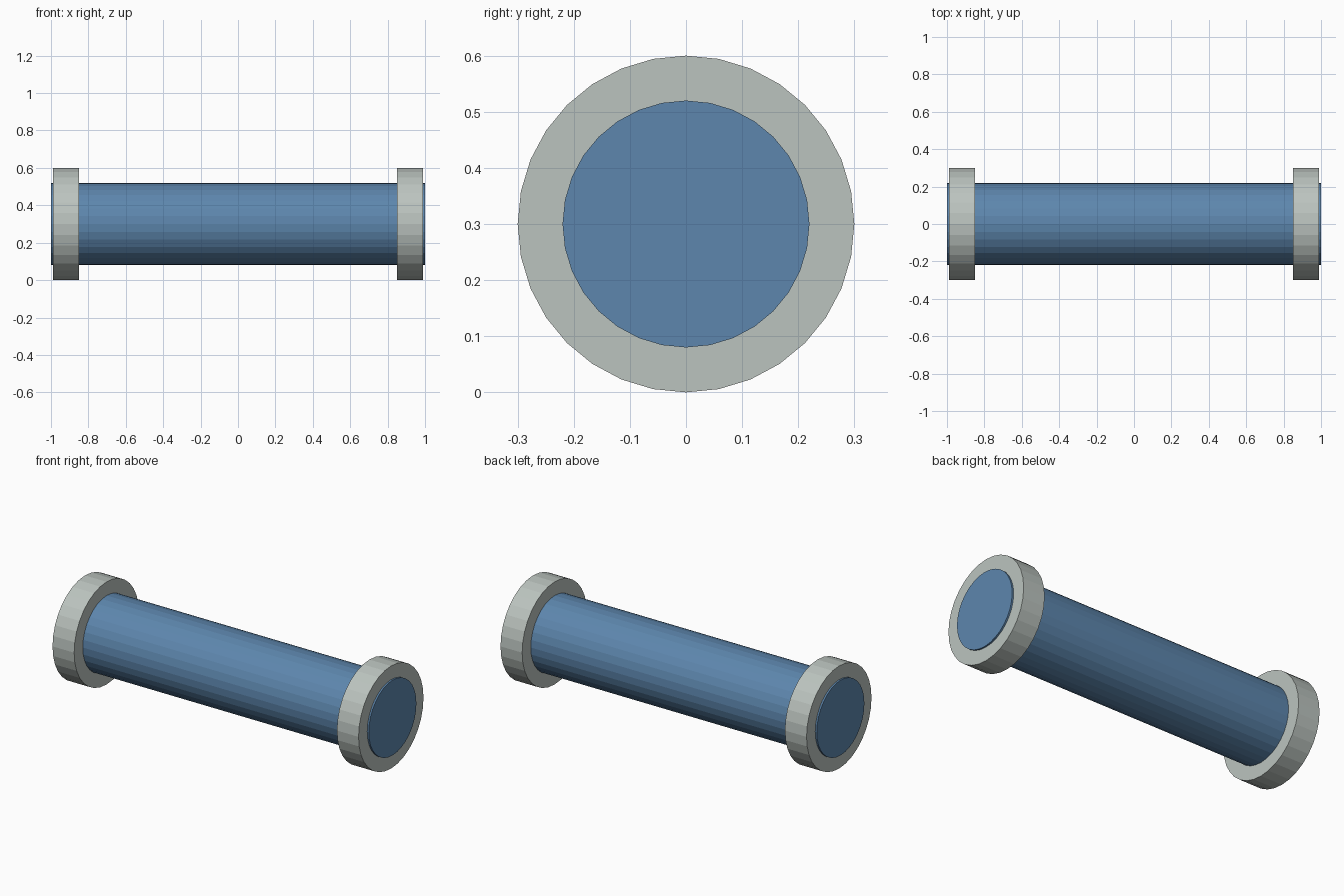
import bpy
from math import pi

if "Cube" in bpy.data.objects:
    bpy.data.objects.remove(bpy.data.objects["Cube"])

CENTRE_Z = 0.3


def material(name, colour):
    mat = bpy.data.materials.new(name)
    mat.diffuse_color = (*colour, 1)
    mat.use_nodes = True
    mat.node_tree.nodes["Principled BSDF"].inputs["Base Color"].default_value = mat.diffuse_color
    return mat


def rod(name, x, radius, length, mat):
    """Flat-sided 32-gon cylinder lying along x."""
    bpy.ops.mesh.primitive_cylinder_add(
        vertices=32, radius=radius, depth=length,
        location=(x, 0, CENTRE_Z), rotation=(0, pi / 2, 0))
    obj = bpy.context.object
    obj.name = name
    obj.data.materials.append(mat)
    return obj


blue = material("blue_paint", (0.11, 0.24, 0.42))
pale = material("pale_grey", (0.50, 0.55, 0.52))

# Long pipe body
rod("pipe_body", 0, 0.22, 2.0, blue)

# Wide collar just inside each end
for side, label in ((-1, "left"), (1, "right")):
    rod(f"{label}_collar", side * 0.92, 0.30, 0.14, pale)
